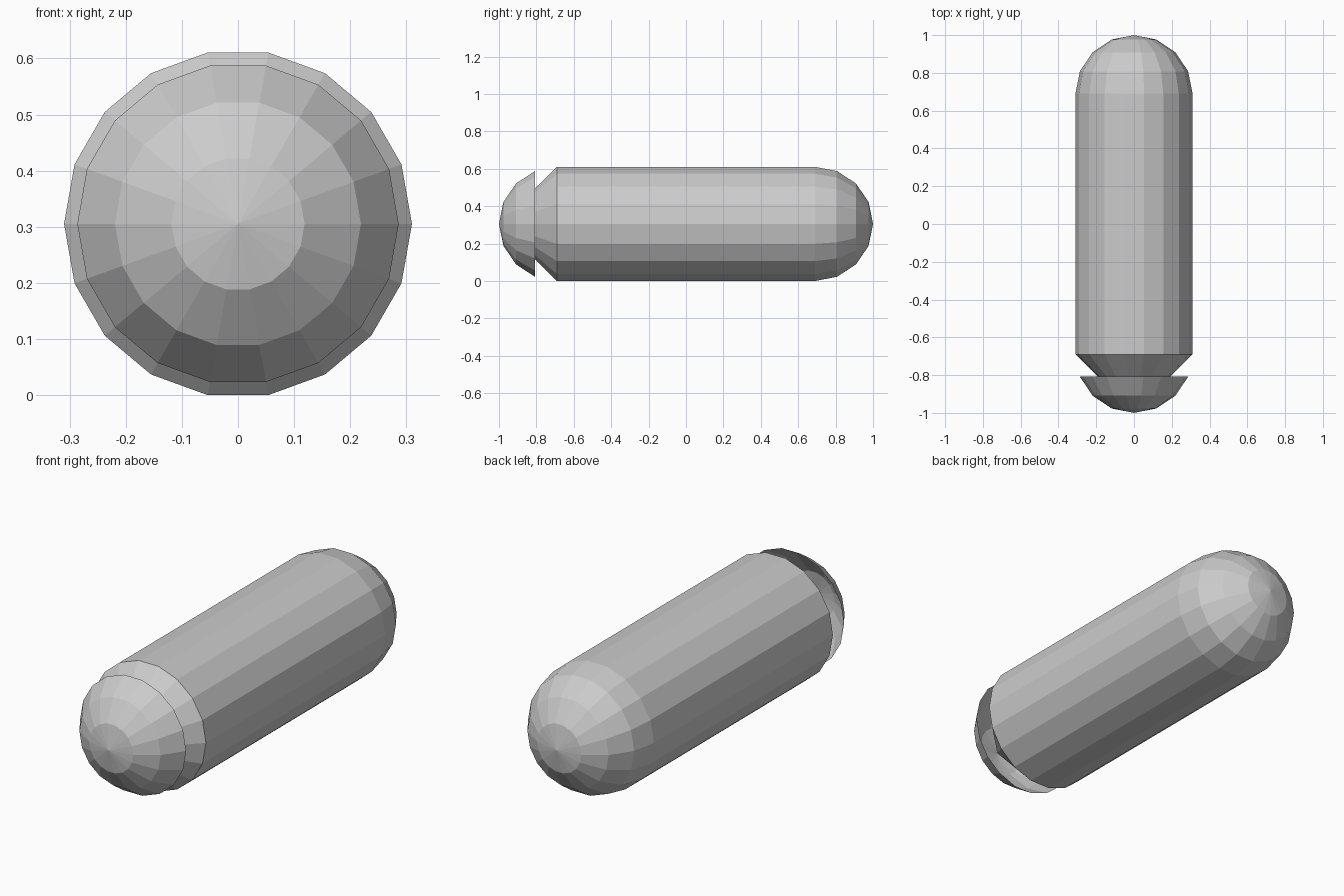
import bpy, bmesh
from math import sin, cos, pi

if "Cube" in bpy.data.objects:
    bpy.data.objects.remove(bpy.data.objects["Cube"])

SIDES = 18
R = 0.31                      # body radius
STRAIGHT = 1 - R              # half length of the straight tube
ZC = R * sin(pi * 80 / 180)   # lowest flat rests on z = 0


def lathe(name, profile):
    """Revolve (y, radius) points, ordered by rising y, round the long axis."""
    bm = bmesh.new()
    rings = []
    for y, r in profile:
        if r < 1e-5:
            rings.append([bm.verts.new((0, y, ZC))] * SIDES)
        else:
            rings.append([bm.verts.new((r * cos(2 * pi * k / SIDES), y,
                                        ZC + r * sin(2 * pi * k / SIDES)))
                          for k in range(SIDES)])
    for a, b in zip(rings, rings[1:]):
        for k in range(SIDES):
            n = (k + 1) % SIDES
            corners = list(dict.fromkeys((a[k], b[k], b[n], a[n])))
            bm.faces.new(corners)
    mesh = bpy.data.meshes.new(name)
    bm.to_mesh(mesh)
    bm.free()
    obj = bpy.data.objects.new(name, mesh)
    bpy.context.collection.objects.link(obj)
    return obj


# dome rings from the rim of the tube to the pole
dome = [(STRAIGHT + R * sin(i * pi / 8), R * cos(i * pi / 8)) for i in range(5)]

# tube with rounded back and a cone running into the front cap
lathe("capsule_body", [(-1, 0), (-STRAIGHT, R)] + dome)

# open front cap, separated from the tube by a missing band
lathe("front_cap", [(-y, r) for y, r in reversed(dome[1:])])
